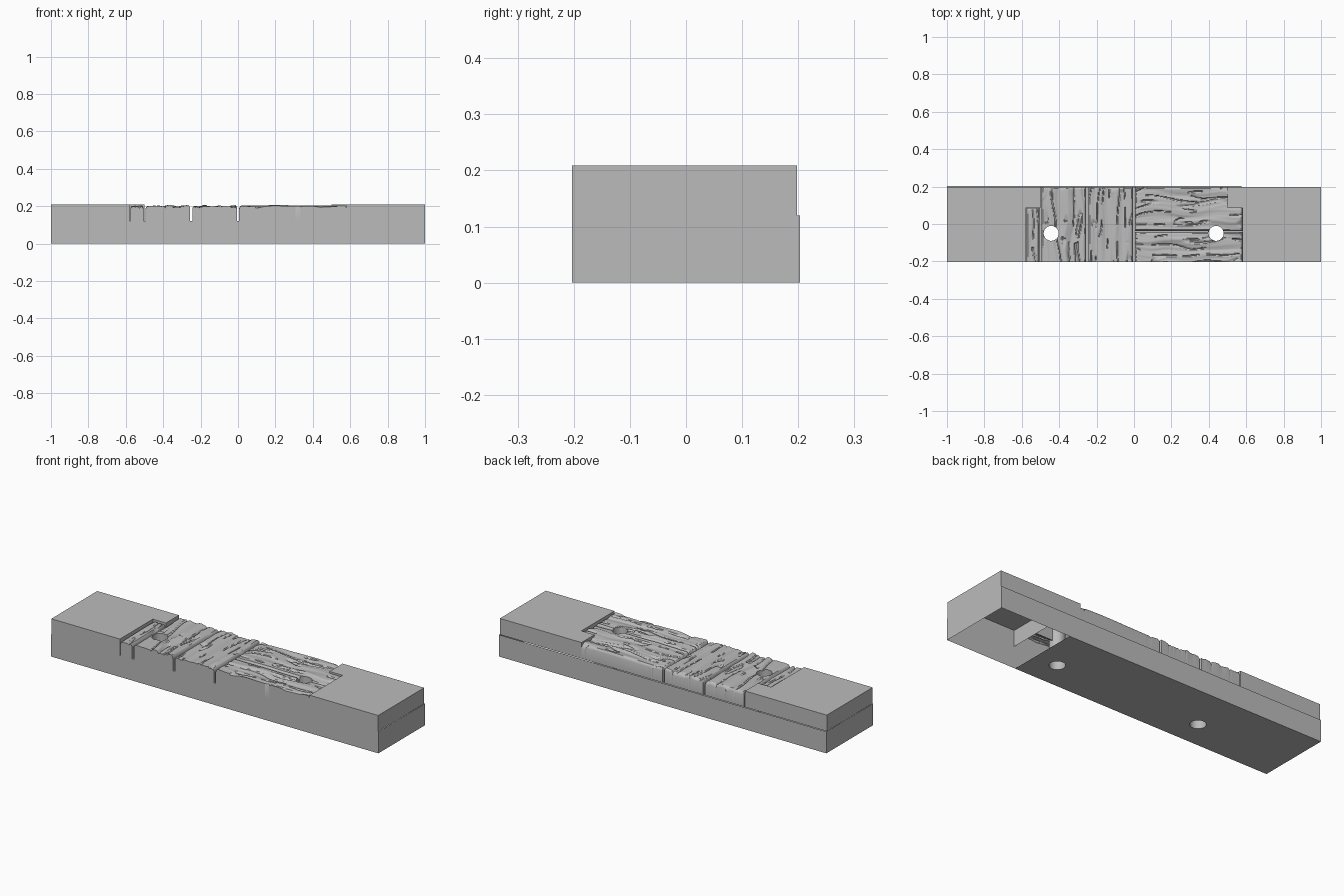
import bpy
import bmesh
import math
from mathutils import Vector, noise

cube = bpy.data.objects.get("Cube")
if cube:
    bpy.data.objects.remove(cube, do_unlink=True)

HALF_W, SEAM, TOP = 0.203, 0.12, 0.209
HOLES = [Vector((-0.443, -0.05)), Vector((0.439, -0.05))]
HOLE_R = 0.04
NOTCH_Y, NOTCH_X, STEP_X = 0.085, 0.58, 0.5
STEP = 0.004

grey = bpy.data.materials.new("plain grey")
grey.use_nodes = True
grey.diffuse_color = (0.5, 0.5, 0.5, 1)
grey.node_tree.nodes["Principled BSDF"].inputs["Base Color"].default_value = (0.5, 0.5, 0.5, 1)


def finish(bm, name, smooth=False):
    """Turn a bmesh into a coloured object."""
    mesh = bpy.data.meshes.new(name)
    bm.to_mesh(mesh)
    bm.free()
    mesh.materials.append(grey)
    obj = bpy.data.objects.new(name, mesh)
    bpy.context.collection.objects.link(obj)
    if smooth:
        bpy.ops.object.select_all(action='DESELECT')
        obj.select_set(True)
        bpy.context.view_layer.objects.active = obj
        bpy.ops.object.shade_smooth_by_angle(angle=math.radians(40))
    return obj


def ring(bm, points, z):
    """Closed loop of edges through the given points."""
    verts = [bm.verts.new((x, y, z)) for x, y in points]
    return [bm.edges.new((a, b)) for a, b in zip(verts, verts[1:] + verts[:1])]


def walls(bm, points, z0, z1):
    """Vertical walls around a counter-clockwise outline."""
    low = [bm.verts.new((x, y, z0)) for x, y in points]
    high = [bm.verts.new((x, y, z1)) for x, y in points]
    for i in range(len(points)):
        j = (i + 1) % len(points)
        bm.faces.new((low[i], low[j], high[j], high[i]))
    return high


def rect(x0, x1, y0, y1):
    return [(x0, y0), (x1, y0), (x1, y1), (x0, y1)]


def circle(c, r, n=40):
    return [(c.x + r * math.cos(math.tau * i / n), c.y + r * math.sin(math.tau * i / n))
            for i in range(n)]


# Hollow lower body, open underneath at one end
bm = bmesh.new()
walls(bm, rect(-1, 1, -HALF_W, HALF_W), 0, SEAM)
edges = ring(bm, rect(-1, 0.574, -HALF_W, HALF_W), 0)
for c in HOLES:
    edges += ring(bm, circle(c, HOLE_R), 0)
bmesh.ops.triangle_fill(bm, edges=edges, use_beauty=True, normal=(0, 0, -1))
finish(bm, "lower_body")

# Bolt hole tubes, facing inward
for side, c in zip(("right", "left"), HOLES):
    bm = bmesh.new()
    walls(bm, circle(c, HOLE_R)[::-1], 0, SEAM)
    finish(bm, side + "_hole_tube", True)

# Plain end blocks with stepped inner edges
back = 0.198
for side, s in (("right", -1), ("left", 1)):
    outline = [(s * 0.999, -HALF_W), (s * 0.999, back), (s * STEP_X, back),
               (s * STEP_X, NOTCH_Y), (s * NOTCH_X, NOTCH_Y), (s * NOTCH_X, -HALF_W)]
    if s < 0:
        outline.reverse()
    bm = bmesh.new()
    bm.faces.new(walls(bm, outline, SEAM, TOP))
    finish(bm, side + "_end_block")


def grain(u, v, seed):
    """Height of weathered wood, u across and v along the fibres."""
    u += 0.022 * noise.noise(Vector((u * 5, v * 6, seed)))
    lumps = noise.noise(Vector((u * 26, v * 2.2, seed + 5)))
    fine = noise.noise(Vector((u * 75, v * 6, seed + 9)))
    crack = abs(noise.noise(Vector((u * 24, v * 3.5, seed + 14))))
    gate = noise.noise(Vector((u * 12, v * 9, seed + 20)))
    z = 0.2 + 0.008 * lumps + 0.002 * fine
    if gate > -0.1:
        z -= 0.009 * max(0, 1 - crack / 0.11)
    return min(z, TOP - 0.001)


def spaced(a, b):
    """Even steps with an extra line close to each edge."""
    n = max(2, round((b - a) / STEP))
    inner = [a + (b - a) * i / n for i in range(1, n)]
    return [a, a + STEP / 3] + inner + [b - STEP / 3, b]


def plank(name, x0, x1, y0, y1, along_x, seed):
    bm = bmesh.new()
    rows = []
    for y in spaced(y0, y1):
        row = []
        for x in spaced(x0, x1):
            z = grain(y, x, seed) if along_x else grain(x, y, seed)
            # Rounded long edges, front end left square
            gap = min(x - x0, x1 - x, y1 - y, y - y0 if y0 > -0.2 else 1)
            z -= 0.014 * max(0, 1 - gap / 0.01) ** 2
            row.append(bm.verts.new((x, y, z)))
        rows.append(row)
    for r0, r1 in zip(rows, rows[1:]):
        for i in range(len(r0) - 1):
            bm.faces.new((r0[i], r0[i + 1], r1[i + 1], r1[i]))
    # Remove the parts taken by bolt holes and by the end block step
    gone = []
    for f in bm.faces:
        m = f.calc_center_median()
        if any((m.xy - c).length < HOLE_R for c in HOLES) or (m.x > STEP_X and m.y > NOTCH_Y):
            gone.append(f)
    bmesh.ops.delete(bm, geom=gone, context='FACES')
    for v in bm.verts:
        for c in HOLES:
            d = v.co.xy - c
            if v.is_boundary and d.length < HOLE_R + STEP:
                if min(abs(v.co.y - y0), abs(v.co.y - y1)) < 1e-5:
                    v.co.x = c.x + math.copysign(math.sqrt(max(0, HOLE_R ** 2 - d.y ** 2)), d.x)
                else:
                    v.co.xy = c + d.normalized() * HOLE_R
    # Sides drop to the seam
    rim = [e for e in bm.edges if e.is_boundary]
    new = bmesh.ops.extrude_edge_only(bm, edges=rim)["geom"]
    for v in new:
        if isinstance(v, bmesh.types.BMVert):
            v.co.z = SEAM
    bmesh.ops.recalc_face_normals(bm, faces=bm.faces[:])
    if sum(f.normal.z * f.calc_area() for f in bm.faces) < 0:
        bmesh.ops.reverse_faces(bm, faces=bm.faces[:])
    finish(bm, name, True)


G = 0.006
plank("short_cross_plank", -NOTCH_X + 0.004, -STEP_X - G, -HALF_W, NOTCH_Y, False, 3)
plank("outer_cross_plank", -STEP_X + G, -0.25 - G, -HALF_W, back, False, 31)
plank("inner_cross_plank", -0.25 + G, -G, -HALF_W, back, False, 57)
plank("front_long_plank", G, NOTCH_X, -HALF_W, -0.044, True, 83)
plank("back_long_plank", G, NOTCH_X, -0.038, back, True, 112)

# Floors of the gaps between planks
hx = HOLES[1].x
strips = [rect(x - G, x + G, -HALF_W, back) for x in (-STEP_X, -0.25, 0)]
strips += [rect(G, hx - HOLE_R, -0.044, -0.038), rect(hx + HOLE_R, NOTCH_X, -0.044, -0.038)]
bm = bmesh.new()
for s in strips:
    bm.faces.new([bm.verts.new((x, y, SEAM)) for x, y in s])
finish(bm, "gap_floors")
